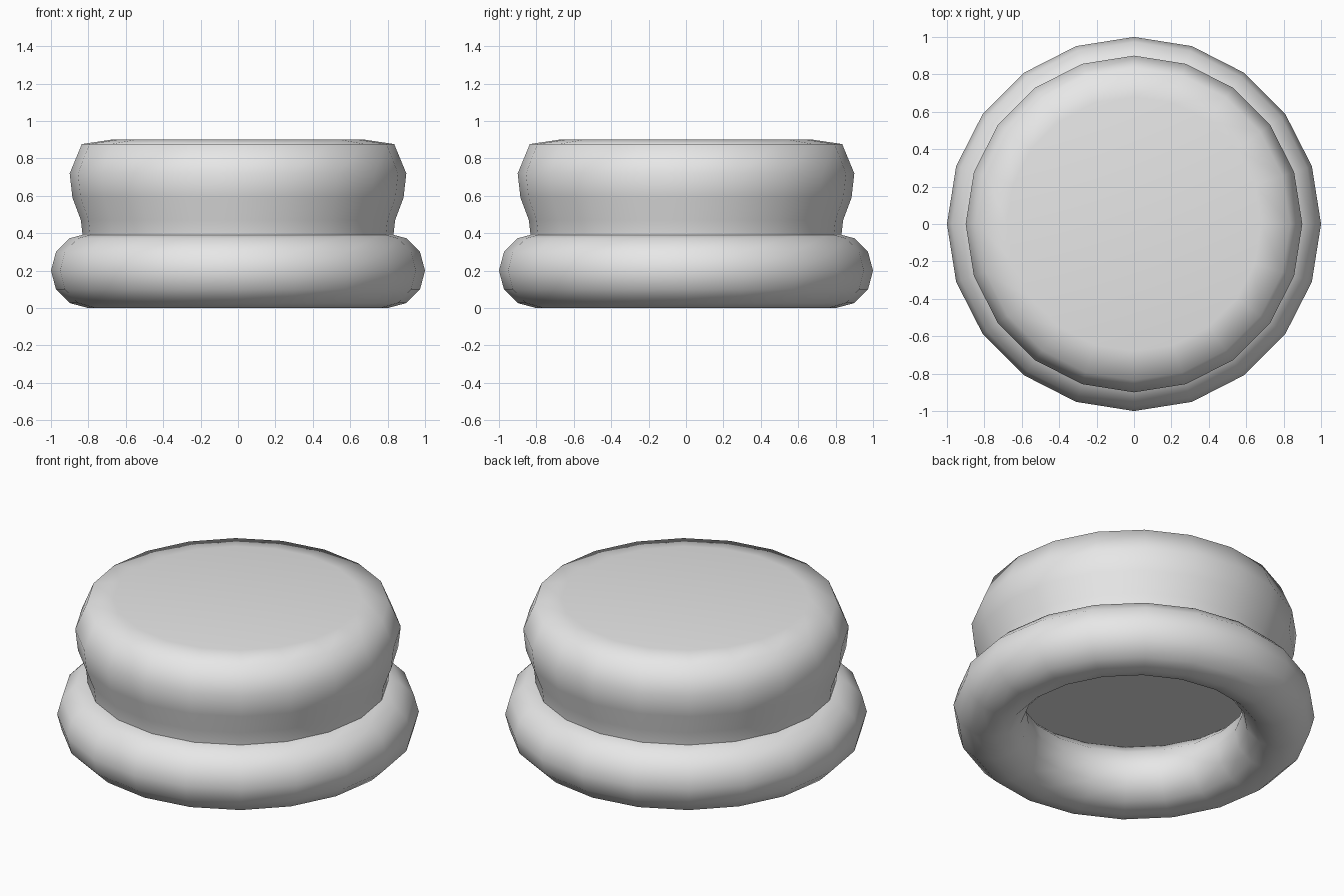
import bpy
import bmesh
import math

SIDES = 20

cube = bpy.data.objects.get("Cube")
if cube:
    bpy.data.objects.remove(cube, do_unlink=True)

grey = bpy.data.materials.new("plain grey")
grey.use_nodes = True
grey.diffuse_color = (0.8, 0.8, 0.8, 1)
grey.node_tree.nodes["Principled BSDF"].inputs["Base Color"].default_value = grey.diffuse_color


def lathe(name, profile, closed):
    """Turn a (radius, height) profile round z, as a closed loop or with flat end caps."""
    bm = bmesh.new()
    rings = []
    for radius, z in profile:
        angles = [math.tau * i / SIDES for i in range(SIDES)]
        rings.append([bm.verts.new((radius * math.cos(a), radius * math.sin(a), z)) for a in angles])
    pairs = list(zip(rings, rings[1:]))
    if closed:
        pairs.append((rings[-1], rings[0]))
    else:
        bm.faces.new(rings[0])
        bm.faces.new(rings[-1])
    for low, high in pairs:
        for i in range(SIDES):
            j = (i + 1) % SIDES
            bm.faces.new((low[i], low[j], high[j], high[i]))
    bmesh.ops.recalc_face_normals(bm, faces=bm.faces)
    mesh = bpy.data.meshes.new(name)
    bm.to_mesh(mesh)
    bm.free()
    mesh.materials.append(grey)
    obj = bpy.data.objects.new(name, mesh)
    bpy.context.collection.objects.link(obj)
    bpy.ops.object.select_all(action="DESELECT")
    obj.select_set(True)
    bpy.context.view_layer.objects.active = obj
    bpy.ops.object.shade_smooth_by_angle(angle=math.radians(75))
    return obj


# Rounded ring at the base
ring_section = [(0.8 + 0.2 * math.cos(math.tau * k / 12), 0.2 + 0.2 * math.sin(math.tau * k / 12))
                for k in range(12)]
lathe("base_ring", ring_section, closed=True)

# Bulging cap with a narrow neck sitting in the ring
cap_profile = [(0.83, 0.38), (0.84, 0.47), (0.885, 0.59), (0.9, 0.72), (0.835, 0.877), (0.68, 0.9)]
lathe("cap_body", cap_profile, closed=False)
